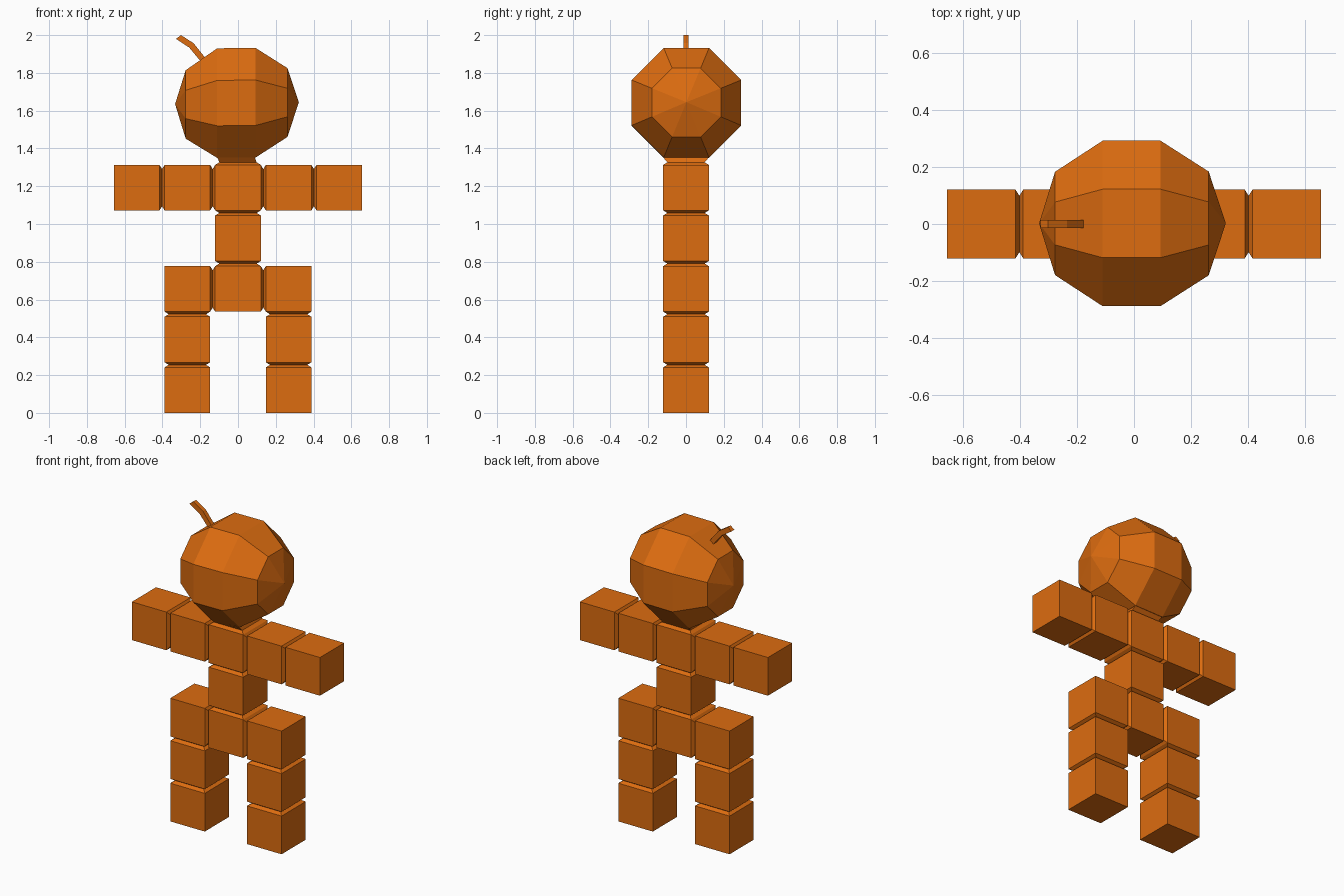
import bpy, bmesh, math
from mathutils import Vector

if "Cube" in bpy.data.objects:
    bpy.data.objects.remove(bpy.data.objects["Cube"])

PITCH, HALF, PINCH = 0.268, 0.1205, 0.82

mat = bpy.data.materials.new("orange")
mat.diffuse_color = (0.72, 0.15, 0.005, 1)
mat.use_nodes = True
mat.node_tree.nodes["Principled BSDF"].inputs["Base Color"].default_value = mat.diffuse_color


def finish(name, bm):
    bmesh.ops.remove_doubles(bm, verts=bm.verts, dist=1e-4)
    bmesh.ops.recalc_face_normals(bm, faces=bm.faces)
    mesh = bpy.data.meshes.new(name)
    bm.to_mesh(mesh)
    bm.free()
    mesh.materials.append(mat)
    obj = bpy.data.objects.new(name, mesh)
    bpy.context.collection.objects.link(obj)
    return obj


def band(bm, a, b):
    """Quads between two closed loops of points."""
    n = len(a)
    for i in range(n):
        j = (i + 1) % n
        bm.faces.new([bm.verts.new(p) for p in (a[i], a[j], b[j], b[i])])


# Body: cubes on a grid, joined to their neighbours by pinched joints
cells = {(0, 2), (0, 3), (0, 4)}
for s in (-1, 1):
    cells |= {(s, 0), (s, 1), (s, 2), (s, 4), (2 * s, 4)}
neck = (0, 5)
bm = bmesh.new()
for cx, cz in cells:
    centre = Vector((cx * PITCH, 0, HALF + cz * PITCH))
    for axis in range(3):
        for sign in (-1, 1):
            d = Vector((0, 0, 0))
            d[axis] = sign
            u, v = Vector((0, 0, 0)), Vector((0, 0, 0))
            u[(axis + 1) % 3] = v[(axis + 2) % 3] = HALF
            corners = [-u - v, u - v, u + v, v - u]
            side = [centre + d * HALF + c for c in corners]
            other = (cx + round(d.x), cz + round(d.z))
            if d.y == 0 and (other in cells or other == neck):
                mid = [centre + d * PITCH / 2 + c * PINCH for c in corners]
                band(bm, side, mid)
                if other == neck:
                    # neck flares into the underside of the head
                    band(bm, mid, [Vector((-0.01 + c.x * 0.82, c.y, 1.352)) for c in corners])
            else:
                bm.faces.new([bm.verts.new(p) for p in side])
finish("block_body", bm)

# Head: eight-sided ball lying along x; (x, centre z, radius)
profile = [(-0.333, 1.635, 0), (-0.277, 1.633, 0.196), (-0.11, 1.64, 0.314),
           (0.093, 1.642, 0.314), (0.262, 1.643, 0.197), (0.322, 1.645, 0)]
bm = bmesh.new()
rings = []
for x, z, r in profile:
    angles = [math.radians(22.5 + 45 * k) for k in range(8)]
    pts = [(x, 0.002 + r * math.cos(a), z + r * math.sin(a)) for a in angles]
    rings.append([bm.verts.new(p) for p in (pts if r else pts[:1])])
for a, b in zip(rings, rings[1:]):
    for k in range(8):
        j = (k + 1) % 8
        quad = [a[k % len(a)], a[j % len(a)], b[j % len(b)], b[k % len(b)]]
        bm.faces.new(list(dict.fromkeys(quad)))
finish("head", bm)

# Stem: bent bar, square in section
lower = [(-0.198, 1.862), (-0.258, 1.934), (-0.328, 1.98)]
upper = [(-0.172, 1.878), (-0.235, 1.957), (-0.302, 2.0)]
bm = bmesh.new()
loops = [[(l[0], -0.014, l[1]), (l[0], 0.014, l[1]), (u[0], 0.014, u[1]), (u[0], -0.014, u[1])]
         for l, u in zip(lower, upper)]
for a, b in zip(loops, loops[1:]):
    band(bm, a, b)
for end in (loops[0], loops[-1]):
    bm.faces.new([bm.verts.new(p) for p in end])
finish("stem", bm)
